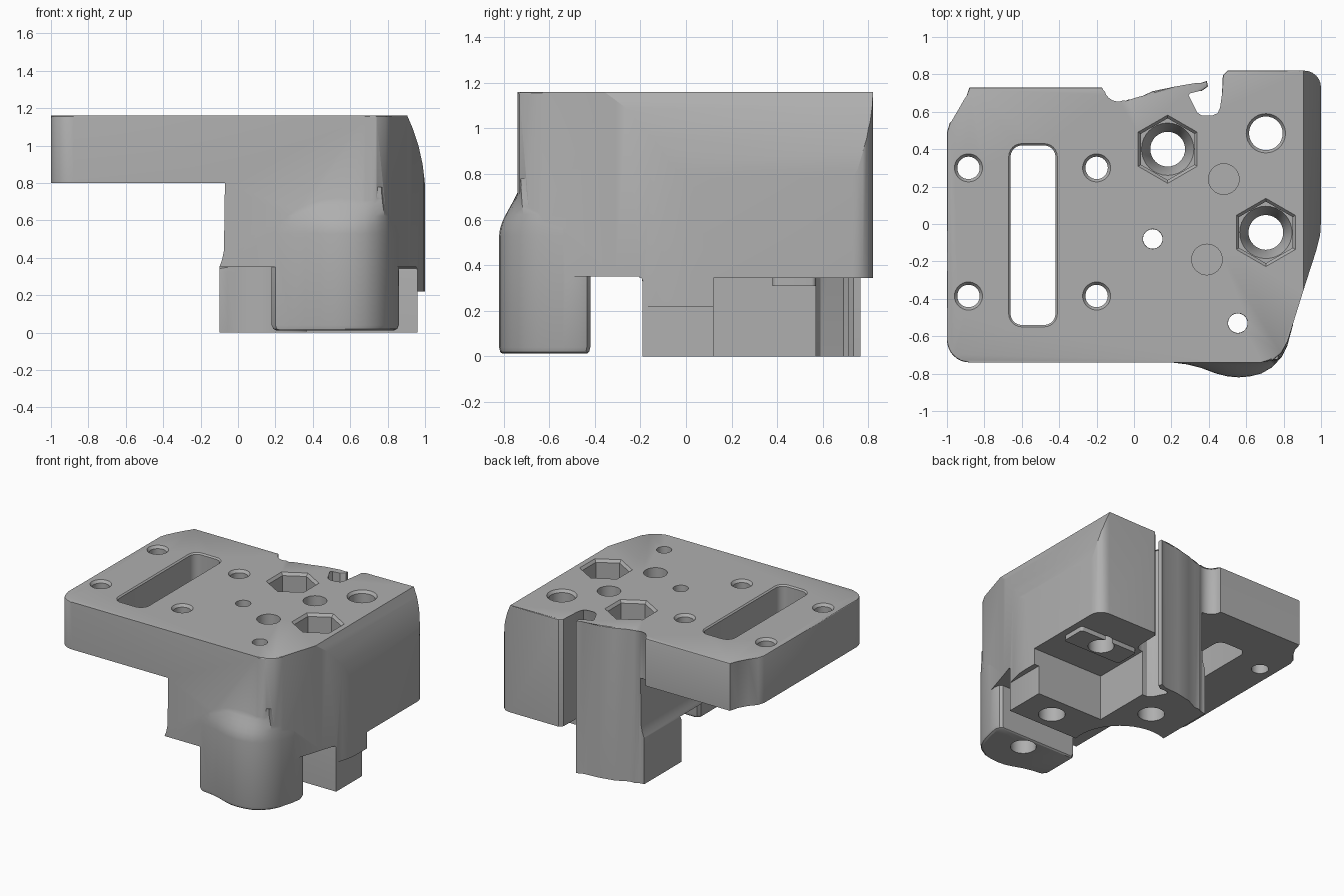
import bpy, bmesh, math
from math import cos, sin, radians

old = bpy.data.objects.get("Cube")
if old:
    bpy.data.objects.remove(old, do_unlink=True)

grey = bpy.data.materials.new("plain grey")
grey.use_nodes = True
GREY = (0.43, 0.43, 0.43, 1)
grey.diffuse_color = GREY
grey.node_tree.nodes["Principled BSDF"].inputs["Base Color"].default_value = GREY


def loft(name, rings, bevel=0, axis="z"):
    """Skin matching outlines [(height, points)], with an optional bevelled top rim."""
    bm = bmesh.new()
    loops = []
    for h, pts in rings:
        place = (lambda a, b: (a, b, h)) if axis == "z" else (lambda a, b: (a, h, b))
        loops.append([bm.verts.new(place(*p)) for p in pts])
    n = len(loops[0])
    for low, high in zip(loops, loops[1:]):
        for i in range(n):
            j = (i + 1) % n
            bm.faces.new((low[i], low[j], high[j], high[i]))
    bm.faces.new(loops[0][::-1])
    top = bm.faces.new(loops[-1])
    if bevel:
        bmesh.ops.bevel(bm, geom=list(top.edges), offset=bevel, segments=2,
                        profile=0.5, affect="EDGES", clamp_overlap=False)
    bmesh.ops.recalc_face_normals(bm, faces=bm.faces)
    mesh = bpy.data.meshes.new(name)
    bm.to_mesh(mesh)
    bm.free()
    mesh.materials.append(grey)
    obj = bpy.data.objects.new(name, mesh)
    bpy.context.collection.objects.link(obj)
    return obj


def arc(cx, cy, r, a0, a1, n):
    return [(cx + r * cos(radians(a0 + (a1 - a0) * i / n)),
             cy + r * sin(radians(a0 + (a1 - a0) * i / n))) for i in range(n + 1)]


def circle(cx, cy, r, n=32):
    return arc(cx, cy, r, 90, 450, n)[:-1]


def rect(x0, x1, y0, y1, r=0):
    if not r:
        return [(x0, y0), (x1, y0), (x1, y1), (x0, y1)]
    return (arc(x0 + r, y0 + r, r, 180, 270, 6) + arc(x1 - r, y0 + r, r, 270, 360, 6)
            + arc(x1 - r, y1 - r, r, 0, 90, 6) + arc(x0 + r, y1 - r, r, 90, 180, 6))


def combine(tool, operation="DIFFERENCE"):
    mod = body.modifiers.new(tool.name, "BOOLEAN")
    mod.operation = operation
    mod.solver = "EXACT"
    mod.object = tool
    bpy.context.view_layer.objects.active = body
    bpy.ops.object.modifier_apply(modifier=mod.name)
    bpy.data.objects.remove(tool, do_unlink=True)


def bore(cx, cy, profile, n=32):
    combine(loft("bore", [(z, circle(cx, cy, r, n)) for r, z in profile]))


TOP, BASE = 1.16, -0.1

# Full plan outline, counter-clockwise from the front left corner
outline = arc(-0.88, -0.62, 0.12, 180, 270, 8)
outline += [(0.68, -0.74), (0.74, -0.73), (0.79, -0.69), (0.82, -0.63), (0.92, -0.31),
            (0.975, -0.14), (0.995, -0.06), (1, 0.02)]
outline += arc(0.91, 0.73, 0.09, 0, 90, 6)
outline += [(0.5, 0.82), (0.475, 0.795), (0.47, 0.62), (0.455, 0.585), (0.42, 0.57),
            (0.36, 0.57), (0.33, 0.59), (0.28, 0.69), (0.3, 0.71), (0.36, 0.71),
            (0.395, 0.735), (0.39, 0.765), (0.34, 0.745), (0.22, 0.735), (0.1, 0.71),
            (0.01, 0.665)]
outline += arc(-0.085, 0.73, 0.085, 310, 180, 8)
outline += [(-0.88, 0.73), (-0.9, 0.66), (-0.94, 0.59), (-0.985, 0.54), (-1, 0.49)]
body = loft("bracket_body", [(0, outline), (TOP, outline)], bevel=0.01)

# Open space below the thin plate, with a flared boss at its foot
under = [(-1.3, BASE), (-0.1, BASE), (-0.1, 0.35), (-0.085, 0.39), (-0.075, 0.44),
         (-0.07, 0.8), (-1.3, 0.8)]
combine(loft("plate_space", [(-1, under), (1, under)], axis="y"))

# Curved shoulder along the side
shoulder = [(0.895, 1.2), (0.905, TOP), (0.935, 1.09), (0.965, 1.0), (0.987, 0.9),
            (0.997, 0.82), (1.002, 0.76), (1.3, 0.76), (1.3, 1.2)]
combine(loft("shoulder_cut", [(-1, shoulder), (1, shoulder)], axis="y"))

# Front recess below the body, scooped around the rear leg
recess = [(1.2, -0.191)] + arc(0.02, -0.13, 0.35, -10, 110, 16)
recess += [(-0.3, 0.199), (-0.3, -0.95), (1.2, -0.95)]
combine(loft("front_recess", [(BASE, recess), (0.35, recess)], bevel=0.025))

# Rear corner recess and side step
for name, plan, top in (("rear_recess", rect(0.402, 1.2, 0.12, 0.95), 0.345),
                        ("side_step", rect(0.96, 1.2, -0.5, 0.5), 0.22)):
    combine(loft(name, [(BASE, plan), (top, plan)]))

# Front leg swelling out of the front wall
leg = [(0.2, -0.42), (0.18, -0.44), (0.18, -0.71), (0.2, -0.74), (0.28, -0.75),
       (0.36, -0.77), (0.44, -0.8), (0.5, -0.815), (0.56, -0.82), (0.62, -0.815),
       (0.68, -0.8), (0.74, -0.765), (0.79, -0.71), (0.82, -0.65), (0.85, -0.54),
       (0.86, -0.47), (0.85, -0.435), (0.83, -0.42)]


def leg_ring(d):
    return [(0.5 + (x - 0.5) * (0.92 + 0.08 * d),
             y if y > -0.7 else -0.7 + (y + 0.7) * d - 0.025 * (1 - d)) for x, y in leg]


def shrink(pts, k):
    return [(0.52 + (x - 0.52) * k, -0.62 + (y + 0.62) * k) for x, y in pts]


rings = [(0.012, shrink(leg, 0.93)), (0.02, shrink(leg, 0.975)), (0.04, leg)]
for i in range(9):
    t = i / 8
    rings.append((0.53 + 0.25 * t, leg_ring(1 - t * t * (3 - 2 * t))))
combine(loft("front_leg", rings), "UNION")

# Raised pad under the rear corner
pad = rect(0.46, 0.95, 0.38, 0.57, 0.02)
combine(loft("rear_pad", [(0.31, pad), (0.4, pad)]), "UNION")


# Chamfered through holes
def through(cx, cy, r, lip=0.02):
    bore(cx, cy, [(r, BASE), (r, TOP - 0.02), (r + 2 * lip, TOP + 0.02)])


for hx in (-0.885, -0.2):
    for hy in (-0.385, 0.3):
        through(hx, hy, 0.06, 0.015)
through(0.705, 0.485, 0.09, 0.015)
through(0.1, -0.08, 0.052, 0.001)
through(0.555, -0.53, 0.052, 0.001)
bore(0.555, -0.53, [(0.09, BASE), (0.09, 0.15)])

# Hexagonal nut pockets narrowing to bolt holes
for hx, hy in ((0.18, 0.4), (0.705, -0.045)):
    bore(hx, hy, [(0.165, 0.85), (0.165, TOP - 0.02), (0.2, TOP + 0.02)], 6)
    bore(hx, hy, [(0.093, BASE), (0.093, 0.75), (0.14, 0.85), (0.14, 0.9)])

# Blind magnet holes
for hx, hy in ((0.48, 0.24), (0.39, -0.19)):
    bore(hx, hy, [(0.082, 0.75), (0.082, TOP + 0.1)])

# Long slot with a chamfered rim
slot = rect(-0.66, -0.42, -0.54, 0.42, 0.06)
wide = rect(-0.68, -0.4, -0.56, 0.44, 0.08)
combine(loft("slot", [(0.5, slot), (TOP - 0.01, slot), (TOP + 0.01, wide)]))

# Smooth curved walls and keep creases sharp
bpy.ops.object.select_all(action="DESELECT")
body.select_set(True)
bpy.context.view_layer.objects.active = body
bpy.ops.object.shade_smooth_by_angle(angle=radians(28))
